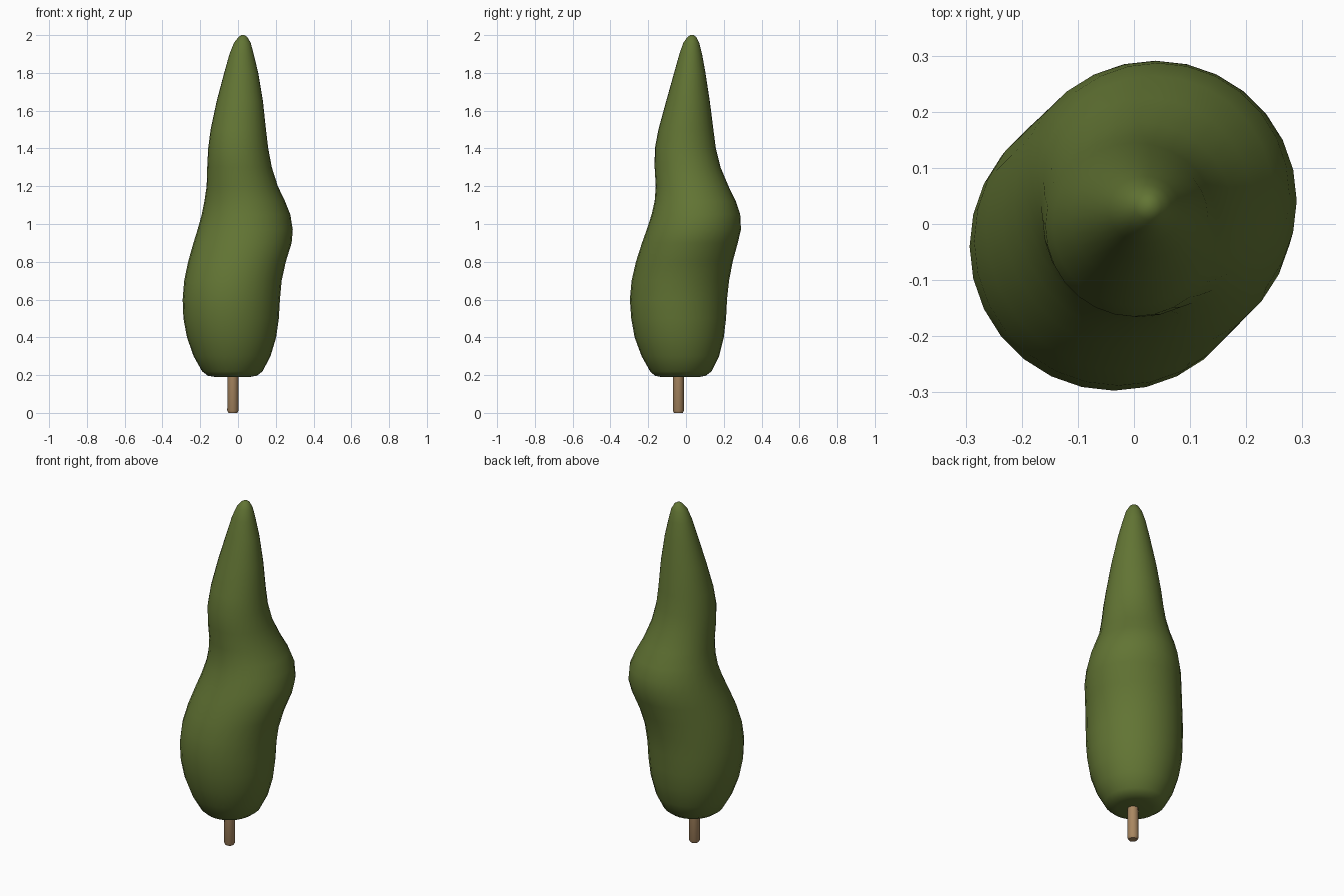
import bpy, bmesh, math

def material(name, rgb):
    m = bpy.data.materials.new(name)
    m.diffuse_color = (*rgb, 1)
    return m

LEAF = material("leaf green", (0.122, 0.176, 0.034))
WOOD = material("light wood", (0.40, 0.245, 0.12))

def loft(name, rows, sides, mat):
    """Rows of (z, x min, x max, y min, y max) skinned into a closed body."""
    bm = bmesh.new()
    rings = []
    for z, x0, x1, y0, y1 in rows:
        cx, cy, rx, ry = (x0 + x1) / 2, (y0 + y1) / 2, (x1 - x0) / 2, (y1 - y0) / 2
        rings.append([bm.verts.new((cx + rx * math.cos(a), cy + ry * math.sin(a), z))
                      for a in (2 * math.pi * i / sides for i in range(sides))])
    for a, b in zip(rings, rings[1:]):
        for i in range(sides):
            j = (i + 1) % sides
            bm.faces.new((a[i], a[j], b[j], b[i]))
    bm.faces.new(rings[0][::-1])
    bm.faces.new(rings[-1])
    me = bpy.data.meshes.new(name)
    bm.to_mesh(me)
    bm.free()
    me.materials.append(mat)
    ob = bpy.data.objects.new(name, me)
    bpy.context.collection.objects.link(ob)
    bpy.context.view_layer.objects.active = ob
    ob.select_set(True)
    bpy.ops.object.shade_smooth_by_angle(angle=math.radians(60))
    ob.select_set(False)
    return ob

# Foliage: swaying cone with a bulge towards +x +y
loft("foliage", [
    (0.19, -0.12, 0.06, -0.13, 0.07),
    (0.197, -0.16, 0.10, -0.165, 0.105),
    (0.22, -0.19, 0.13, -0.19, 0.135),
    (0.30, -0.235, 0.172, -0.235, 0.175),
    (0.40, -0.27, 0.202, -0.272, 0.20),
    (0.50, -0.289, 0.216, -0.29, 0.212),
    (0.60, -0.293, 0.222, -0.297, 0.217),
    (0.70, -0.285, 0.231, -0.288, 0.228),
    (0.80, -0.264, 0.253, -0.265, 0.247),
    (0.90, -0.236, 0.284, -0.233, 0.274),
    (0.97, -0.214, 0.29, -0.208, 0.291),
    (1.05, -0.192, 0.277, -0.182, 0.287),
    (1.12, -0.178, 0.249, -0.166, 0.264),
    (1.20, -0.166, 0.211, -0.160, 0.225),
    (1.30, -0.163, 0.179, -0.166, 0.183),
    (1.40, -0.158, 0.160, -0.165, 0.158),
    (1.50, -0.145, 0.148, -0.146, 0.145),
    (1.65, -0.113, 0.132, -0.105, 0.126),
    (1.80, -0.073, 0.107, -0.063, 0.103),
    (1.90, -0.045, 0.083, -0.035, 0.085),
    (1.96, -0.021, 0.067, -0.014, 0.070),
    (1.99, 0.003, 0.049, 0.008, 0.054),
    (2.00, 0.018, 0.034, 0.022, 0.040),
], 28, LEAF)

# Trunk: thin stick with a slightly rounded foot
loft("trunk", [
    (0.0, -0.050, -0.004, -0.063, -0.017),
    (0.012, -0.057, 0.003, -0.070, -0.010),
    (0.26, -0.055, 0.001, -0.068, -0.012),
], 12, WOOD)
